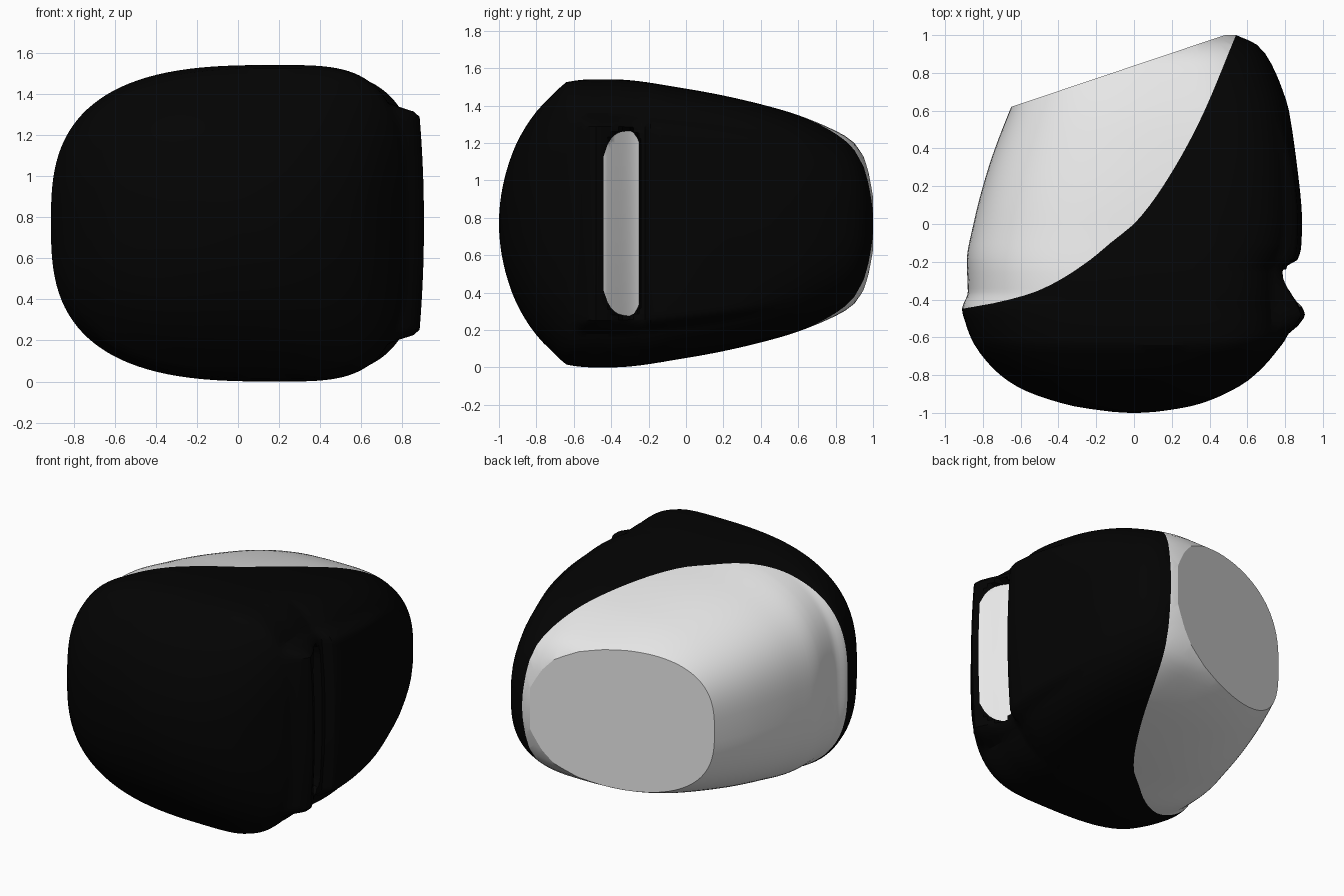
import bpy, bmesh, math
from mathutils import Vector

if "Cube" in bpy.data.objects:
    bpy.data.objects.remove(bpy.data.objects["Cube"])

MID_Z = 0.77
SIDES = 120

# Profiles along the depth axis, as (y, value)
LEFT = [(-1, -.02), (-.9975, -.075), (-.99, -.15), (-.96, -.34), (-.86, -.62), (-.75, -.76), (-.62, -.855),
        (-.53, -.89), (-.45, -.91), (-.36, -.88), (-.2, -.885), (0, -.85), (.3, -.77), (.62, -.65), (1, -.48)]
RIGHT = [(-1, .02), (-.9975, .075), (-.99, .15), (-.96, .32), (-.9, .48), (-.82, .615), (-.68, .75),
         (-.58, .81), (-.25, .80), (-.19, .83), (-.1, .865), (0, .875), (.3, .86), (.6, .82), (.7, .79),
         (.87, .715), (.95, .65), (1, .54)]
RIM = [(-.6, .81), (-.53, .875), (-.48, .905), (-.44, .89), (-.25, .805), (-.22, .81), (-.19, .865),
       (-.12, .885), (0, .89), (.3, .865), (.6, .82)]
HEIGHT = [(-1, .02), (-.9975, .07), (-.99, .14), (-.96, .28), (-.9, .44), (-.8, .597), (-.7, .70), (-.64, .755),
          (-.5, .77), (-.4, .77), (0, .72), (.5, .61), (.8, .495), (.9, .43), (.96, .34), (1, .2)]
SEAM = [(-.45, -.915), (-.41, -.70), (-.35, -.50), (-.21, -.26), (-.08, -.10), (0, 0),
        (.21, .16), (.55, .35), (1, .54)]
STRIP = [(-.44, .36), (-.41, .44), (-.36, .485), (-.3, .495), (-.27, .475), (-.25, .43)]


def curve(keys, y):
    """Smooth interpolation without overshoot."""
    if y <= keys[0][0]:
        return keys[0][1]
    if y >= keys[-1][0]:
        return keys[-1][1]
    d = [(b[1] - a[1]) / (b[0] - a[0]) for a, b in zip(keys, keys[1:])]

    def slope(i):
        if i == 0 or i == len(d):
            return d[min(i, len(d) - 1)]
        a, b = d[i - 1], d[i]
        return 2 * a * b / (a + b) if a * b > 0 else 0

    i = max(k for k in range(len(d)) if keys[k][0] <= y)
    (y0, v0), (y1, v1) = keys[i], keys[i + 1]
    w = y1 - y0
    t = (y - y0) / w
    return (v0 * (2*t**3 - 3*t*t + 1) + slope(i) * w * (t**3 - 2*t*t + t)
            + v1 * (3*t*t - 2*t**3) + slope(i + 1) * w * (t**3 - t*t))


def smooth(a, b, v):
    t = min(max((v - a) / (b - a), 0), 1)
    return t * t * (3 - 2 * t)


def section(y):
    """Rounded cross-section with the raised rim on the right."""
    xl, xr, s = curve(LEFT, y), curve(RIGHT, y), curve(HEIGHT, y)
    rim = curve(RIM, y)
    gate = smooth(-.62, -.54, y) * (1 - smooth(.2, .6, y))
    front = smooth(-1, -.6, y)
    cx = (xl + xr) / 2 + .24 * front * (1 - .5 * smooth(.3, 1, y))
    n_right = 2.3 + 1.2 * front - .7 * smooth(.2, 1, y)
    n_left = 2.3 + .55 * front
    pts = []
    for k in range(SIDES):
        a = 2 * math.pi * k / SIDES
        c, n = math.cos(a), math.sin(a)
        e = 2 / (n_right if c > 0 else n_left)
        x = cx + math.copysign(abs(c) ** e, c) * (xr - cx if c > 0 else cx - xl)
        z = math.copysign(abs(n) ** e, n) * s
        if c > 0:
            q = abs(z) / s
            target = rim - .02 * (q / .65) ** 2
            x += max(target - x, 0) * gate * (1 - smooth(.68, .77, q))
        pts.append(Vector((x, y, z + MID_Z)))
    return pts


def material(name, v):
    m = bpy.data.materials.new(name)
    m.diffuse_color = (v, v, v, 1)
    m.use_nodes = True
    m.node_tree.nodes["Principled BSDF"].inputs["Base Color"].default_value = m.diffuse_color
    return m


# Depth stations, finer at the rounded front and around the side notch
ys = {round(-1 + .36 * (i / 16) ** 2, 4) for i in range(17)}
ys |= {round(-.62 + .02 * i, 4) for i in range(27)} | {-.45, -.25, -.19}
ys |= {round(-.05 + .05 * i, 4) for i in range(22)} | {.975}
ys = sorted(ys)

# Shell lofted through the sections
bm = bmesh.new()
rings = [[bm.verts.new(p) for p in section(y)] for y in ys]
for r0, r1 in zip(rings, rings[1:]):
    for k in range(SIDES):
        j = (k + 1) % SIDES
        bm.faces.new((r0[k], r0[j], r1[j], r1[k]))
bm.faces.new(rings[0])
bm.faces.new(rings[-1][::-1]).material_index = 1


def split(faces, co, no):
    geom = list({v for f in faces for v in f.verts}) + list({e for f in faces for e in f.edges}) + faces
    bmesh.ops.bisect_plane(bm, geom=geom, dist=1e-5, plane_co=co, plane_no=no)


strip_verts = set()
for y0, y1 in zip(ys, ys[1:]):
    def band(min_x=-9):
        return [f for f in bm.faces if y0 + 1e-5 < f.calc_center_median().y < y1 - 1e-5
                and f.calc_center_median().x > min_x]
    # Colour seam cut band by band, pale on its rear left side
    if y0 >= -.4501:
        p, q = Vector((curve(SEAM, y0), y0, 0)), Vector((curve(SEAM, y1), y1, 0))
        side = Vector((p.y - q.y, q.x - p.x, 0)).normalized()
        split(band(), p, side)
        for f in band():
            if (f.calc_center_median() - p).dot(side) > 0:
                f.material_index = 1
    # Pale rounded strip on the sloping face of the notch
    if -.4401 <= y0 and y1 <= -.2499:
        l0, l1 = curve(STRIP, y0), curve(STRIP, y1)
        for s in (1, -1):
            split(band(.6), Vector((0, y0, MID_Z + s * l0)), Vector((0, s * (l0 - l1), y1 - y0)).normalized())
        for f in band(.6):
            c = f.calc_center_median()
            if abs(c.z - MID_Z) < l0 + (l1 - l0) * (c.y - y0) / (y1 - y0):
                f.material_index = 1
                strip_verts.update(f.verts)

# Sink the strip into a pocket that deepens toward the back
for v in strip_verts:
    v.co.x -= .1 * (v.co.y + .44) / .19

# Slanted flat back
cut = bmesh.ops.bisect_plane(bm, geom=bm.verts[:] + bm.edges[:] + bm.faces[:], dist=1e-5,
                             plane_co=(-.65, .62, 0), plane_no=Vector((-.336, 1, 0)).normalized(),
                             clear_outer=True)
edges = [g for g in cut["geom_cut"] if isinstance(g, bmesh.types.BMEdge)]
for f in bmesh.ops.holes_fill(bm, edges=edges, sides=0)["faces"]:
    f.material_index = 1
    for e in f.edges:
        e.smooth = False
bmesh.ops.recalc_face_normals(bm, faces=bm.faces[:])

mesh = bpy.data.meshes.new("housing")
bm.to_mesh(mesh)
bm.free()
mesh.materials.append(material("black", .001))
mesh.materials.append(material("pale_grey", .8))
housing = bpy.data.objects.new("housing", mesh)
bpy.context.collection.objects.link(housing)
bpy.context.view_layer.objects.active = housing
housing.select_set(True)
bpy.ops.object.shade_smooth_by_angle(angle=math.radians(30), keep_sharp_edges=True)
